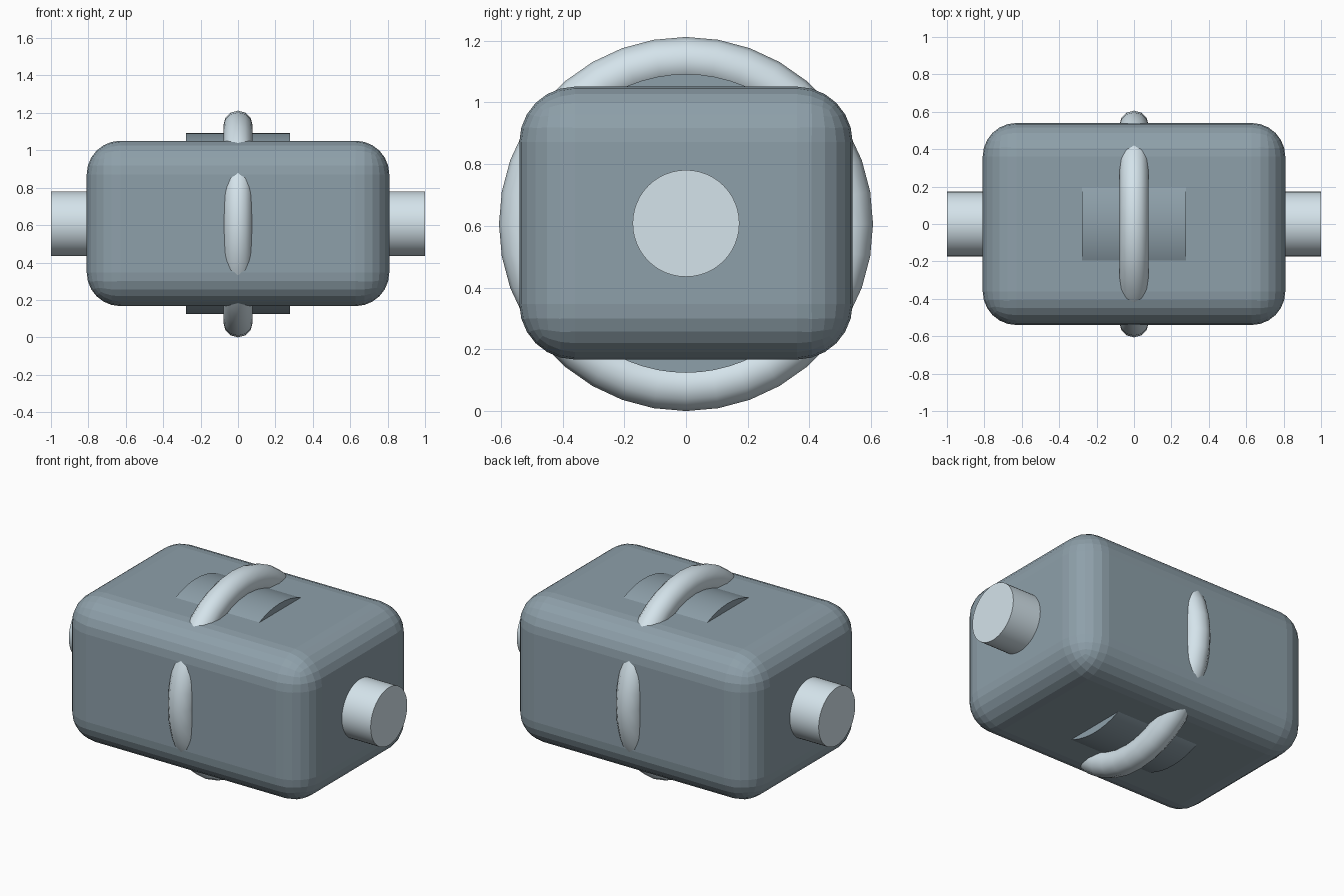
import bpy
from math import pi

if "Cube" in bpy.data.objects:
    bpy.data.objects.remove(bpy.data.objects["Cube"])

CZ = 0.608  # height of the common axis


def paint(name, color):
    mat = bpy.data.materials.new(name)
    mat.diffuse_color = (*color, 1)
    mat.use_nodes = True
    mat.node_tree.nodes["Principled BSDF"].inputs["Base Color"].default_value = mat.diffuse_color
    return mat


DARK = paint("dark_steel", (0.27, 0.35, 0.40))
LIGHT = paint("light_steel", (0.66, 0.77, 0.83))


def finish(name, mat, angle=pi / 6):
    obj = bpy.context.object
    obj.name = name
    obj.data.materials.append(mat)
    if angle:
        bpy.ops.object.shade_smooth_by_angle(angle=angle)


def x_cylinder(name, radius, length, sides, mat):
    bpy.ops.mesh.primitive_cylinder_add(vertices=sides, radius=radius, depth=length,
                                        location=(0, 0, CZ), rotation=(0, pi / 2, 0))
    finish(name, mat)


# Rounded housing block with faceted edge rounding
bpy.ops.mesh.primitive_cube_add(size=1, location=(0, 0, CZ + 0.001))
housing = bpy.context.object
housing.scale = (1.618, 1.08, 0.884)
bpy.ops.object.transform_apply(location=False, rotation=False, scale=True)
bevel = housing.modifiers.new("rounded_edges", "BEVEL")
bevel.width = 0.18
bevel.segments = 6
bevel.limit_method = "NONE"
bpy.ops.object.modifier_apply(modifier=bevel.name)
finish("housing", DARK, None)
for poly in housing.data.polygons:
    poly.use_smooth = False

# Through axle and wide inner drum
x_cylinder("axle", 0.173, 2.0, 48, LIGHT)
x_cylinder("drum", 0.484, 0.556, 64, DARK)

# Ring wrapped around the housing
bpy.ops.mesh.primitive_torus_add(major_segments=36, minor_segments=12,
                                 major_radius=0.528, minor_radius=0.078,
                                 location=(0, 0, CZ - 0.002), rotation=(0, pi / 2, 0))
finish("ring", LIGHT, pi / 4)
